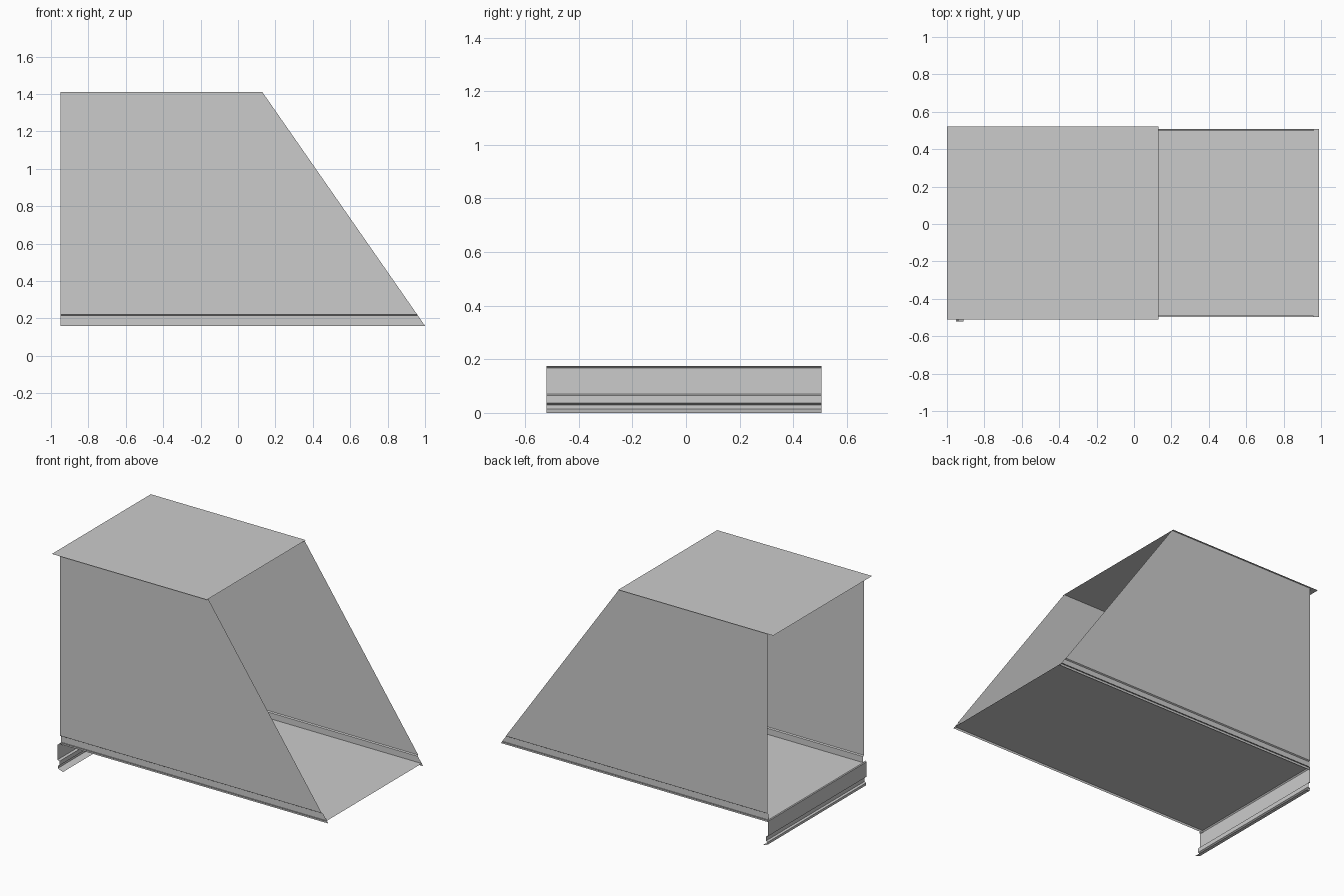
import bpy
import bmesh

if "Cube" in bpy.data.objects:
    bpy.data.objects.remove(bpy.data.objects["Cube"])

BACK, TOP_FRONT = -0.95, 0.13      # rear edge of the sides, front edge of the roof
ROOF_Z, FLOOR_Z = 1.41, 0.175


def slope_x(z):
    """x of the raked front edge at height z"""
    return TOP_FRONT + (ROOF_Z - z) * (1.0 - TOP_FRONT) / (ROOF_Z - 0.16)


def sheet(name, rows):
    """Thin sheet metal: quads between successive two-point rows"""
    bm = bmesh.new()
    verts = [[bm.verts.new(p) for p in row] for row in rows]
    for (a, b), (c, d) in zip(verts, verts[1:]):
        bm.faces.new((a, b, d, c))
    mesh = bpy.data.meshes.new(name)
    bm.to_mesh(mesh)
    bm.free()
    obj = bpy.data.objects.new(name, mesh)
    bpy.context.collection.objects.link(obj)
    return obj


# Roof panel, overhanging the sides and the back a little
sheet("roof_panel", [[(-1.0, -0.51, ROOF_Z), (TOP_FRONT, -0.51, ROOF_Z)],
                     [(-1.0, 0.52, ROOF_Z), (TOP_FRONT, 0.52, ROOF_Z)]])

# Side walls with a stepped strip along the foot
side_profile = [(0.502, ROOF_Z), (0.502, 0.22), (0.494, 0.215), (0.494, 0.16)]
for name, s in (("left_wall", 1), ("right_wall", -1)):
    sheet(name, [[(BACK, 0.006 + s * y, z), (slope_x(z), 0.006 + s * y, z)]
                 for y, z in side_profile])

# Floor panel
fx = slope_x(FLOOR_Z)
sheet("floor_panel", [[(BACK, -0.496, FLOOR_Z), (fx, -0.496, FLOOR_Z)],
                      [(BACK, 0.508, FLOOR_Z), (fx, 0.508, FLOOR_Z)]])

# Folded flap hanging from the rear edge of the floor
flap_profile = [(-0.945, 0.175), (-0.952, 0.168), (-0.952, 0.07), (-0.938, 0.064),
                (-0.938, 0.036), (-0.95, 0.03), (-0.95, 0.014), (-0.912, 0.0)]
sheet("rear_flap", [[(x, -0.52, z), (x, 0.506, z)] for x, z in flap_profile])
